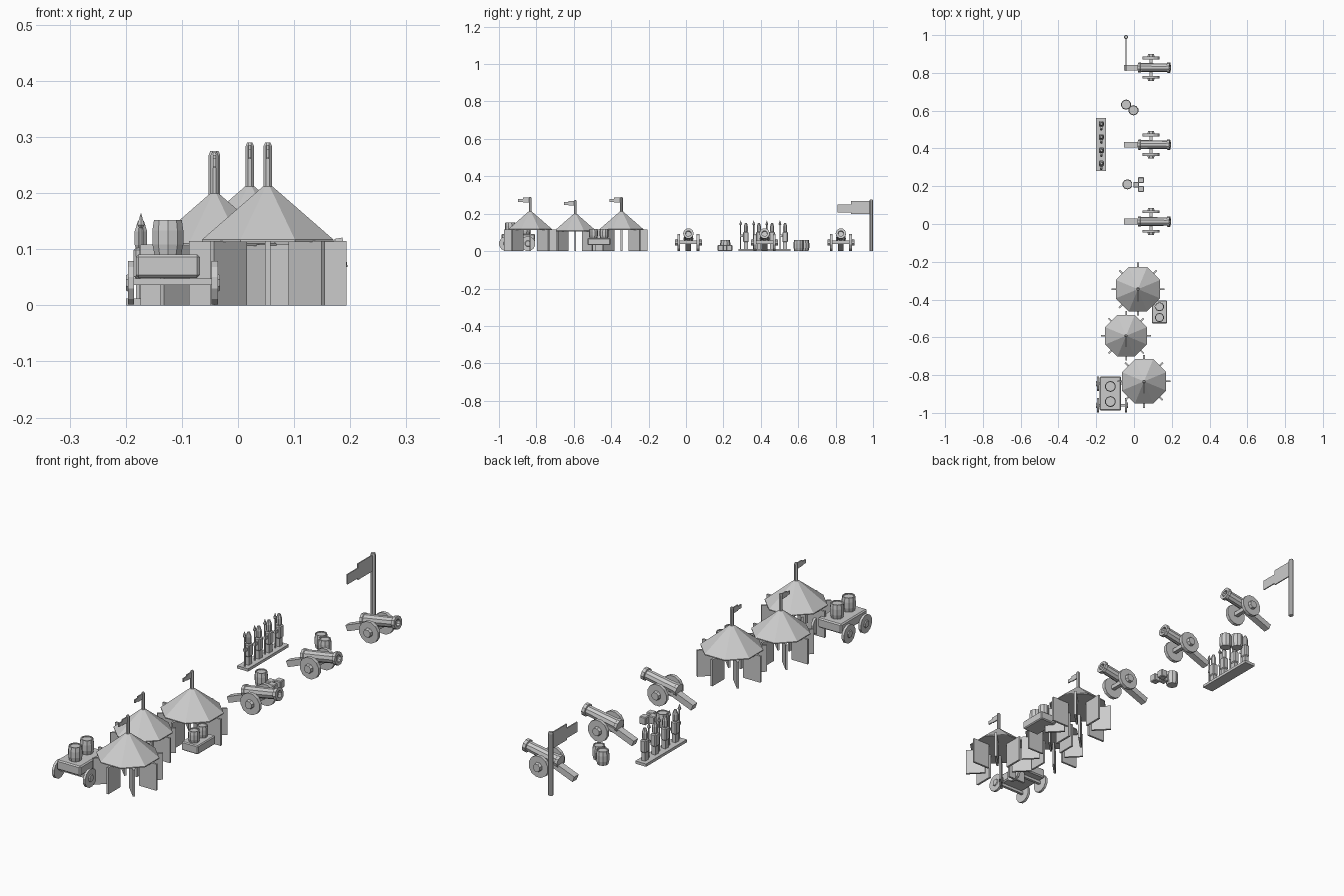
import bpy, bmesh, math
from mathutils import Matrix, Vector

if "Cube" in bpy.data.objects:
    bpy.data.objects.remove(bpy.data.objects["Cube"])

grey = bpy.data.materials.new("stone_grey")
grey.diffuse_color = (0.6, 0.6, 0.6, 1)
grey.use_nodes = True
grey.node_tree.nodes["Principled BSDF"].inputs["Base Color"].default_value = grey.diffuse_color


def finish(name, bm, matrix=None):
    if matrix is not None:
        bm.transform(matrix)
    bmesh.ops.recalc_face_normals(bm, faces=bm.faces[:])
    mesh = bpy.data.meshes.new(name)
    bm.to_mesh(mesh)
    bm.free()
    mesh.materials.append(grey)
    ob = bpy.data.objects.new(name, mesh)
    bpy.context.collection.objects.link(ob)
    return ob


def box(name, center, size, matrix=None, bevel=0):
    bm = bmesh.new()
    bmesh.ops.create_cube(bm, size=1, matrix=Matrix.Translation(center) @ Matrix.Diagonal((*size, 1)))
    if bevel:
        bmesh.ops.bevel(bm, geom=bm.edges[:], offset=bevel, segments=1, affect='EDGES')
    return finish(name, bm, matrix)


def lathe(name, profile, sides, matrix, turn=0.5):
    """Spin (radius, height) points about z; ends are capped."""
    bm = bmesh.new()
    rings = []
    for r, z in profile:
        rings.append([bm.verts.new((r * math.cos(a), r * math.sin(a), z))
                      for a in ((i + turn) * 2 * math.pi / sides for i in range(sides))])
    for a, b in zip(rings, rings[1:]):
        for i in range(sides):
            j = (i + 1) % sides
            bm.faces.new((a[i], a[j], b[j], b[i]))
    bm.faces.new(rings[0])
    bm.faces.new(rings[-1])
    return finish(name, bm, matrix)


def at(x, y, z=0):
    return Matrix.Translation((x, y, z))


def flag(name, x, y, z, length, height):
    # broad half next to the pole, narrower dropped tail
    box(name + "_cloth", (x, y - length * 0.29, z), (0.005, length * 0.58, height))
    box(name + "_tail", (x, y - length * 0.79, z - height * 0.08), (0.005, length * 0.42, height * 0.62))


def barrel(x, y, z, r, h):
    lathe("barrel", [(r * .86, 0), (r, h * .3), (r, h * .7), (r * .9, h), (r * .72, h), (r * .72, h * .94)],
          10, at(x, y, z))


def tent(x, y, s):
    m = at(x, y) @ Matrix.Scale(s, 4)
    lathe("tent_roof", [(0.127, 0.113), (0.127, 0.117), (0.009, 0.212)], 8, m)
    # radial wall panels under the roof
    for i in range(8):
        box("tent_panel", (0.0985, 0, 0.0575), (0.083, 0.009, 0.115),
            m @ Matrix.Rotation(i * math.pi / 4, 4, 'Z'))
    lathe("tent_pole", [(0.008, 0.205), (0.008, 0.284), (0.005, 0.29)], 8, m)
    flag("tent_flag", x, y - 0.006 * s, 0.273 * s, 0.058 * s, 0.025 * s)


def wheel(x, y, r, side, thick, axis, hub):
    # axis turns the disc so that its outside points along +side
    rot = Matrix.Rotation(side * math.pi / 2, 4, 'Y') if axis == 'X' else \
        Matrix.Rotation(-side * math.pi / 2, 4, 'X')
    m = at(x, y, r) @ rot
    lathe("wheel", [(r, 0), (r, thick)], 12, m)
    lathe("wheel_hub", [(r * .42, thick), (r * .36, thick + hub)], 8, m)


def cannon(y):
    tilt = at(0.108, y, 0.08) @ Matrix.Rotation(-math.radians(10), 4, 'Y') @ Matrix.Rotation(math.pi / 2, 4, 'Y')
    lathe("cannon_barrel",
          [(0.027, -0.086), (0.027, -0.074), (0.024, -0.072), (0.022, 0.068), (0.028, 0.07),
           (0.028, 0.084), (0.015, 0.084), (0.014, 0.07)], 10, tilt)
    # sloping trail resting on the ground
    a, b = Vector((0.095, y, 0.068)), Vector((-0.048, y, 0.012))
    ang = math.atan2(a.z - b.z, a.x - b.x)
    box("cannon_trail", (0, 0, 0), (((a - b).length), 0.03, 0.026),
        at(*((a + b) / 2)) @ Matrix.Rotation(-ang, 4, 'Y'))
    box("cannon_axle", (0.09, y, 0.047), (0.018, 0.1, 0.018))
    for s in (-1, 1):
        wheel(0.09, y + s * 0.044, 0.047, s, 0.015, 'Y', 0.013)


def soldier(y):
    x = -0.173
    box("soldier_legs", (x, y, 0.031), (0.018, 0.022, 0.04))
    box("soldier_body", (x, y, 0.075), (0.026, 0.03, 0.055), bevel=0.004)
    lathe("soldier_head", [(0.009, 0.1), (0.012, 0.108), (0.012, 0.132), (0.006, 0.15)], 8, at(x, y))
    box("soldier_arm", (x, y - 0.02, 0.082), (0.01, 0.022, 0.012))
    lathe("spear_shaft", [(0.003, 0.01), (0.003, 0.142)], 6, at(x, y - 0.028))
    lathe("spear_tip", [(0.003, 0.138), (0.0075, 0.143), (0.0005, 0.164)], 6, at(x, y - 0.028))


# tents
tent(0.053, -0.833, 1)
tent(-0.042, -0.592, 0.94)
tent(0.021, -0.345, 1)

# wagon with two barrels
box("wagon_bed", (-0.125, -0.897, 0.07), (0.114, 0.18, 0.042), bevel=0.005)
for y in (-0.96, -0.845):
    box("wagon_axle", (-0.116, y, 0.042), (0.14, 0.012, 0.012))
    wheel(-0.185, y, 0.04, -1, 0.011, 'X', 0.004)
    wheel(-0.047, y, 0.04, 1, 0.011, 'X', 0.004)
for y in (-0.94, -0.86):
    barrel(-0.125, y, 0.09, 0.029, 0.062)

# small raised supply bed with two barrels
box("supply_bed", (0.135, -0.465, 0.051), (0.08, 0.122, 0.038), bevel=0.004)
for y in (-0.495, -0.438):
    barrel(0.135, y, 0.069, 0.024, 0.05)

# cannons in a row
for y in (0.013, 0.42, 0.828):
    cannon(y)

# loose barrels and crates
barrel(-0.042, 0.632, 0, 0.027, 0.06)
barrel(-0.003, 0.602, 0, 0.027, 0.06)
barrel(-0.035, 0.21, 0, 0.027, 0.06)
for x, y in ((0.037, 0.232), (0.037, 0.185), (0.012, 0.208)):
    box("crate", (x, y, 0.017), (0.031, 0.031, 0.034), bevel=0.003)

# rank of soldiers on a base
box("soldier_base", (-0.174, 0.42, 0.006), (0.052, 0.28, 0.012))
for i in range(4):
    soldier(0.32 + i * 0.07)

# large standard
lathe("standard_pole", [(0.011, 0), (0.011, 0.268), (0.008, 0.275)], 8, at(-0.042, 0.99))
flag("standard", -0.042, 0.982, 0.233, 0.172, 0.07)
